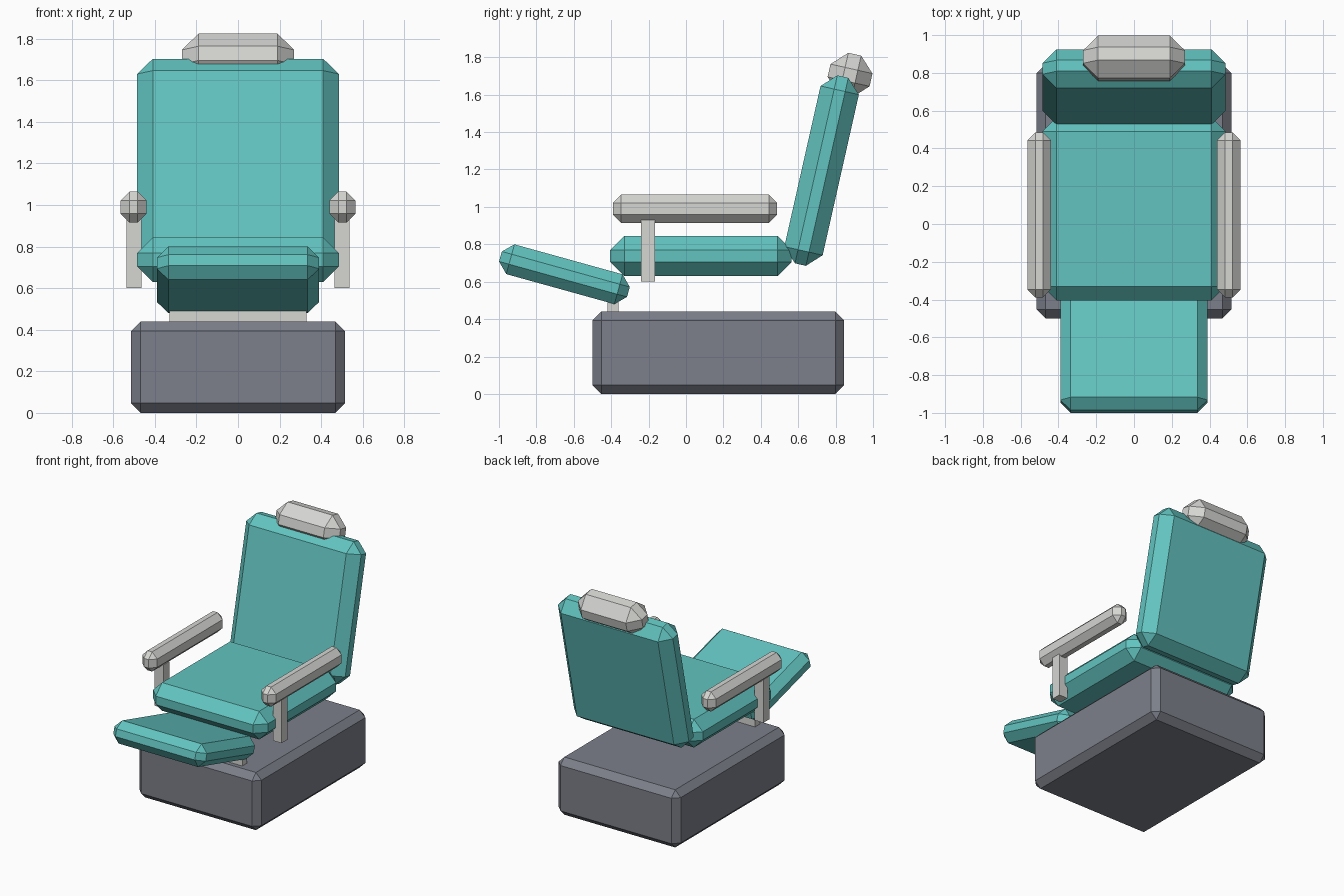
import bpy
import bmesh
from math import radians
from mathutils import Matrix

default = bpy.data.objects.get("Cube")
if default:
    bpy.data.objects.remove(default, do_unlink=True)


def make_material(name, rgb):
    mat = bpy.data.materials.new(name)
    mat.use_nodes = True
    colour = (*rgb, 1)
    mat.diffuse_color = colour
    mat.node_tree.nodes["Principled BSDF"].inputs["Base Color"].default_value = colour
    return mat


teal = make_material("teal upholstery", (0.122, 0.55, 0.527))
light_grey = make_material("light grey", (0.67, 0.67, 0.65))
slate = make_material("slate grey", (0.2, 0.214, 0.252))


def block(name, centre, size, mat, bevel=0, tilt=0):
    """Chamfered flat-shaded box, tilted about x by degrees."""
    mesh = bpy.data.meshes.new(name)
    bm = bmesh.new()
    bmesh.ops.create_cube(bm, size=1, matrix=Matrix.Diagonal((*size, 1)))
    if bevel:
        bmesh.ops.bevel(bm, geom=bm.edges[:], offset=bevel, segments=1,
                        affect='EDGES', clamp_overlap=True)
    bm.to_mesh(mesh)
    bm.free()
    mesh.materials.append(mat)
    obj = bpy.data.objects.new(name, mesh)
    obj.location = centre
    obj.rotation_euler.x = radians(tilt)
    bpy.context.collection.objects.link(obj)
    return obj


# Base plinth
block("base", (0, 0.173, 0.22), (1.03, 1.345, 0.44), slate, 0.047)

# Cushions
block("seat", (0, 0.08, 0.737), (0.97, 0.97, 0.215), teal, 0.075)
block("backrest", (0, 0.725, 1.194), (0.97, 0.21, 1.03), teal, 0.075, -12.7)
block("footrest", (0, -0.65, 0.64), (0.78, 0.71, 0.165), teal, 0.055, -15.5)

# Headrest pillow
block("headrest", (0, 0.877, 1.704), (0.54, 0.23, 0.23), light_grey, 0.08, -12.7)

# Footrest support
block("footrest_support", (0, -0.39, 0.485), (0.66, 0.06, 0.11), light_grey)

# Armrests on posts
for side, x in (("left", 0.502), ("right", -0.502)):
    block(side + "_armrest", (x, 0.048, 0.99), (0.125, 0.875, 0.15), light_grey, 0.043)
    block(side + "_armrest_post", (x * 0.995, -0.203, 0.765), (0.073, 0.073, 0.33), light_grey)
